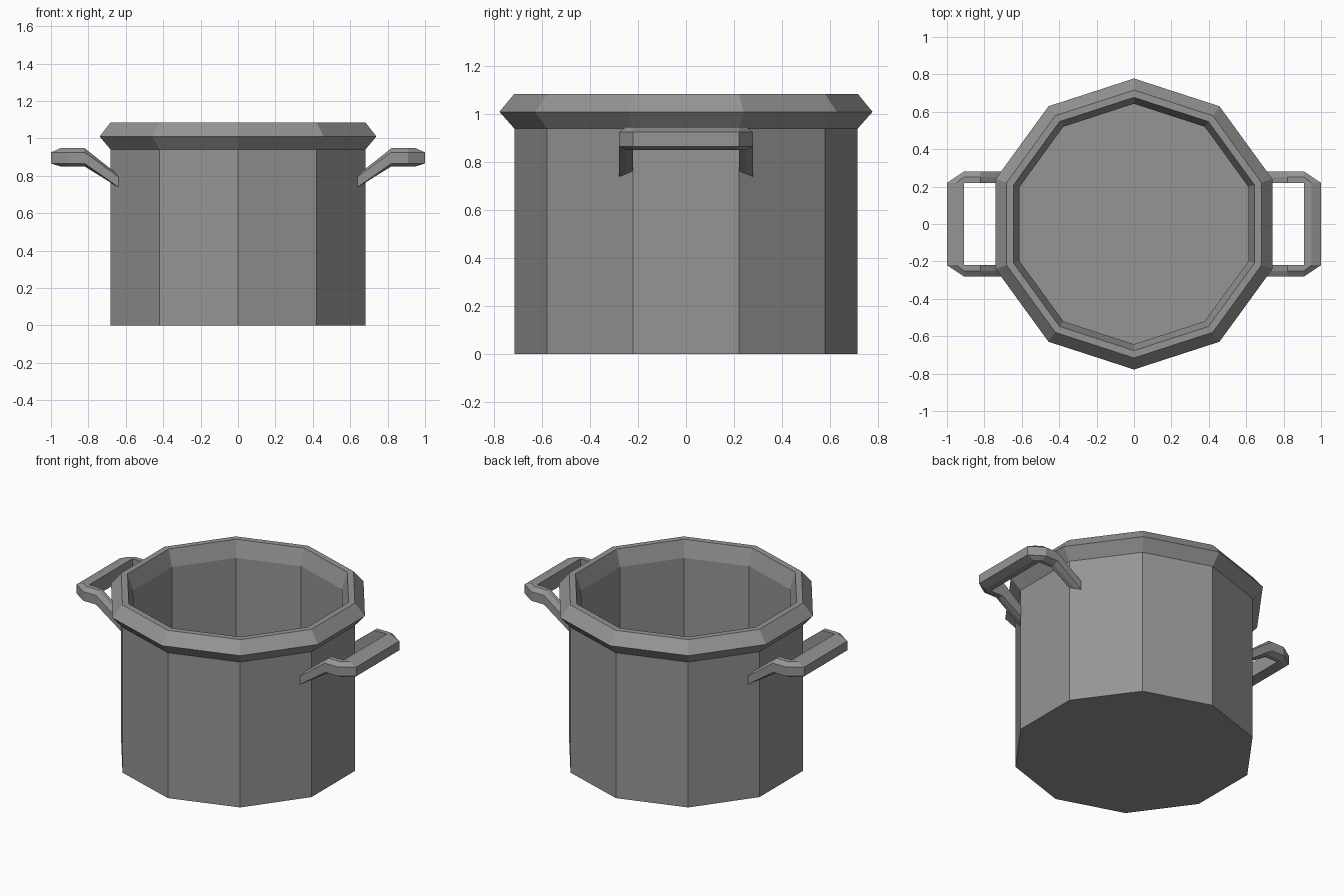
import bpy, bmesh
from math import cos, sin, pi

if "Cube" in bpy.data.objects:
    bpy.data.objects.remove(bpy.data.objects["Cube"])

SIDES = 10

# Dark grey metal
metal = bpy.data.materials.new("dark_metal")
metal.diffuse_color = (0.3, 0.3, 0.3, 1)
metal.use_nodes = True
metal.node_tree.nodes["Principled BSDF"].inputs["Base Color"].default_value = metal.diffuse_color


def finish(name, bm):
    bmesh.ops.remove_doubles(bm, verts=bm.verts, dist=0.0005)
    bmesh.ops.recalc_face_normals(bm, faces=bm.faces)
    mesh = bpy.data.meshes.new(name)
    bm.to_mesh(mesh)
    bm.free()
    mesh.materials.append(metal)
    obj = bpy.data.objects.new(name, mesh)
    bpy.context.collection.objects.link(obj)
    return obj


def bridge(bm, rings):
    """Join equal-length rings into a tube and cap both ends."""
    n = len(rings[0])
    for a, b in zip(rings, rings[1:]):
        for i in range(n):
            j = (i + 1) % n
            bm.faces.new((a[i], a[j], b[j], b[i]))
    bm.faces.new(rings[0])
    bm.faces.new(rings[-1])


# Pot: ten-sided profile (radius, z) from underside, over the rim, to inner floor
profile = [(0.716, 0), (0.716, 0.94), (0.778, 1.01), (0.716, 1.085),
           (0.677, 1.085), (0.643, 0.98), (0.643, 0.05)]
bm = bmesh.new()
angles = [pi / 2 + 2 * pi * i / SIDES for i in range(SIDES)]
bridge(bm, [[bm.verts.new((r * cos(a), r * sin(a), z)) for a in angles]
            for r, z in profile])
finish("pot_body", bm)


def section(outer, mid, inner, zs):
    """Six-point handle cross-section: chamfered outside, square inside."""
    low, side_low, side_high, high = zs
    return [(*outer, side_low), (*outer, side_high), (*mid, high),
            (*inner, high), (*inner, low), (*mid, low)]


# Handle: leg rising from the wall, bend, chamfered corner, grip bar
level = (0.85, 0.866, 0.925, 0.947)
half = [
    section((0.64, 0.28), (0.64, 0.25), (0.64, 0.22), (0.738, 0.74, 0.795, 0.805)),
    section((0.82, 0.28), (0.82, 0.25), (0.82, 0.22), level),
    section((0.91, 0.28), (0.91, 0.25), (0.91, 0.22), level),
    section((1.00, 0.22), (0.95, 0.22), (0.91, 0.22), level),
]
stations = half + [[(x, -y, z) for x, y, z in s] for s in reversed(half)]
for name, sign in (("right_handle", 1), ("left_handle", -1)):
    bm = bmesh.new()
    bridge(bm, [[bm.verts.new((sign * x, y, z)) for x, y, z in s] for s in stations])
    finish(name, bm)
